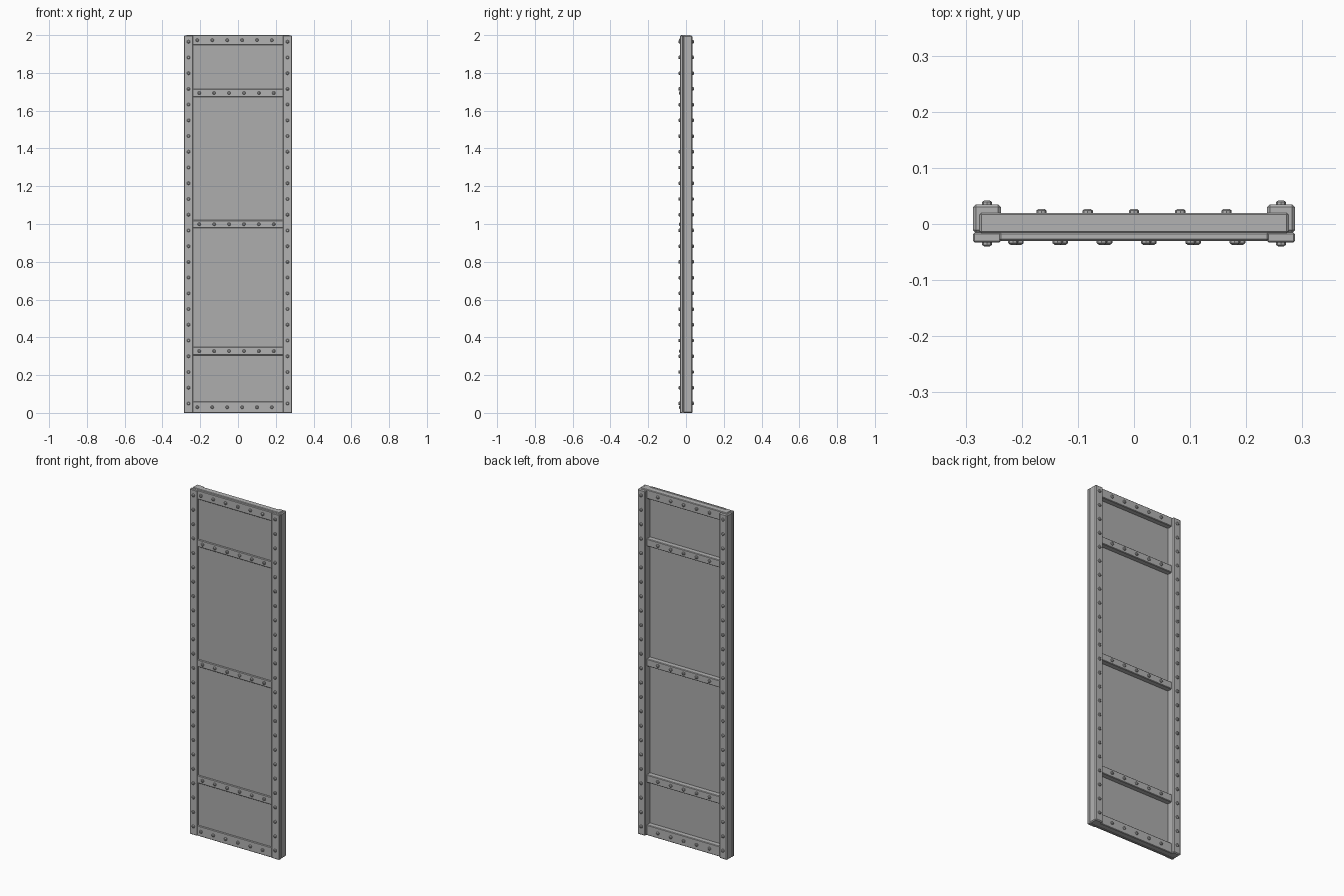
import bpy, bmesh
from math import radians
from mathutils import Matrix, Vector

if "Cube" in bpy.data.objects:
    bpy.data.objects.remove(bpy.data.objects["Cube"], do_unlink=True)


def material(name, grey):
    m = bpy.data.materials.new(name)
    m.use_nodes = True
    colour = (grey, grey, grey, 1)
    m.diffuse_color = colour
    m.node_tree.nodes["Principled BSDF"].inputs["Base Color"].default_value = colour
    return m


frame_grey = material("frame grey", 0.45)
panel_grey = material("panel grey", 0.42)


def finish(name, bm, mat):
    mesh = bpy.data.meshes.new(name)
    bm.to_mesh(mesh)
    bm.free()
    mesh.materials.append(mat)
    ob = bpy.data.objects.new(name, mesh)
    bpy.context.collection.objects.link(ob)
    return ob


def box(name, x, y, z, mat=frame_grey, bevel=0.003):
    """Box between (low, high) limits on each axis, with worn edges."""
    bm = bmesh.new()
    bmesh.ops.create_cube(bm, size=1)
    for v in bm.verts:
        v.co = Vector([a[0] if c < 0 else a[1] for c, a in zip(v.co, (x, y, z))])
    ob = finish(name, bm, mat)
    if bevel:
        mod = ob.modifiers.new("worn edges", "BEVEL")
        mod.width = bevel
        mod.segments = 1
    return ob


def rivets(name, points, y, side):
    """Domed rivet heads at (x, z) points, facing side -1 front or 1 back."""
    bm = bmesh.new()
    turn = Matrix.Rotation(radians(-90 * side), 4, "X")
    for x, z in points:
        for r1, r2, low, high in ((0.009, 0.009, -0.002, 0.004), (0.009, 0.005, 0.004, 0.007)):
            place = Matrix.Translation((x, y + side * (low + high) / 2, z)) @ turn
            bmesh.ops.create_cone(bm, cap_ends=True, segments=8, radius1=r1,
                                  radius2=r2, depth=high - low, matrix=place)
    finish(name, bm, frame_grey)


# Thin sheet filling the whole frame
box("sheet_panel", (-0.27, 0.27), (-0.024, -0.010), (0.01, 1.99), panel_grey, 0)

# Upright rails, deeper than the cross bars, with front strips
column = [0.05 + i * 1.915 / 23 for i in range(24)]
for label, s in (("left", 1), ("right", -1)):
    rail_x = sorted((s * 0.237, s * 0.287))
    box(label + "_rail", rail_x, (-0.016, 0.035), (0, 1.997), bevel=0.005)
    box(label + "_front_strip", rail_x, (-0.033, -0.015), (0, 1.997))
    spots = [(s * 0.262, z) for z in column]
    rivets(label + "_front_rivets", spots, -0.033, -1)
    rivets(label + "_back_rivets", spots, 0.035, 1)

# Cross bars behind the sheet, and flat strips in front
bars = {"bottom": (0, 0.06), "lower": (0.305, 0.35), "middle": (0.978, 1.02),
        "upper": (1.672, 1.715), "top": (1.947, 2.0)}
for label, z in bars.items():
    mid = (z[0] + z[1]) / 2
    outer = label in ("top", "bottom")
    reach = 0.275 if outer else 0.24
    box(label + "_cross_bar", (-reach, reach), (-0.016, 0.02), z)
    box(label + "_cross_strip", (-0.24, 0.24), (-0.030, -0.015), z)
    shift = -0.018 if outer else -0.008
    rivets(label + "_strip_rivets",
           [(shift + 0.079 * (i - 2.5), mid) for i in range(6)], -0.030, -1)
    rivets(label + "_bar_rivets",
           [(0.0825 * (i - 2), mid) for i in range(5)], 0.02, 1)
